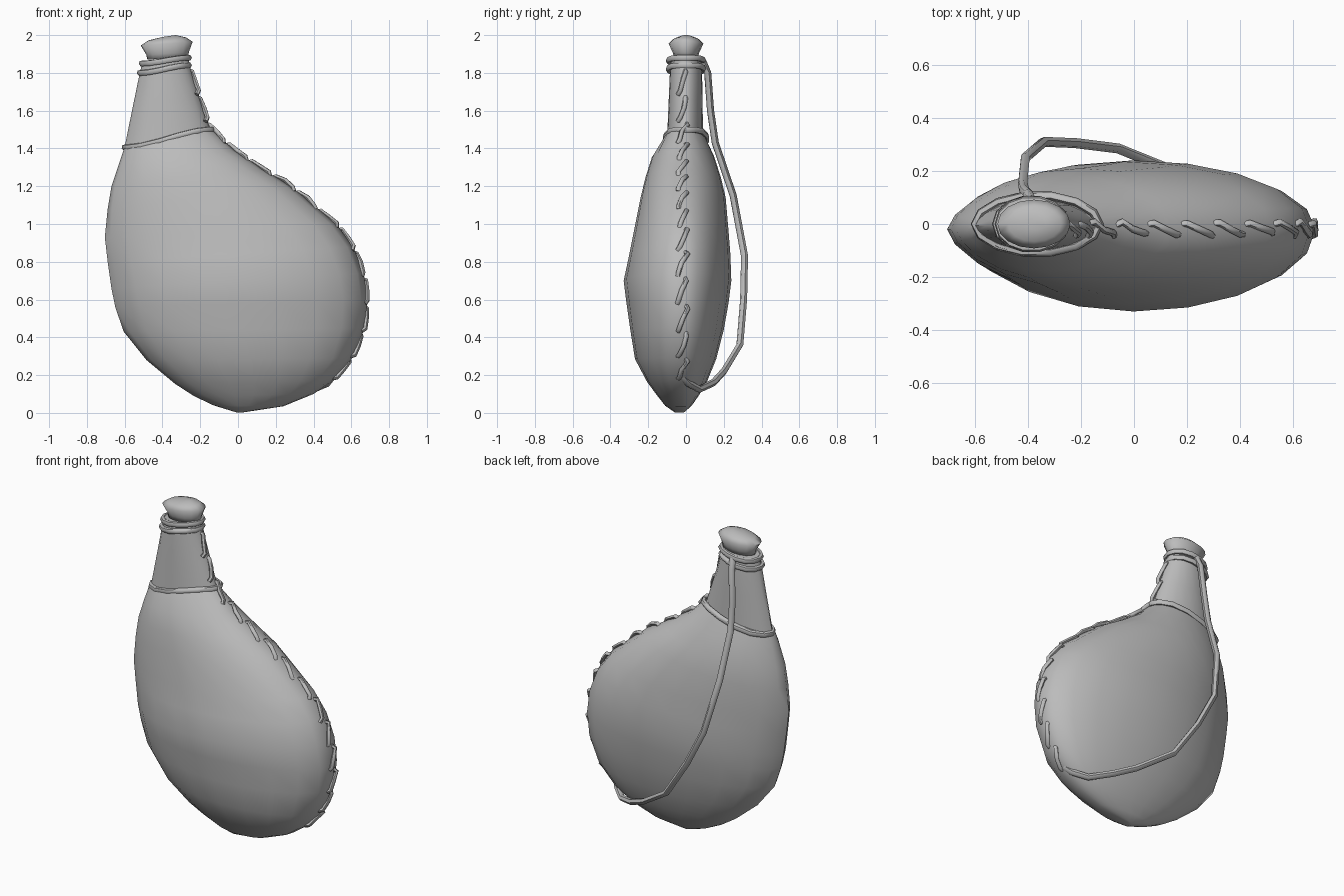
import bpy, bmesh, math, random
from mathutils import Vector

random.seed(4)
if "Cube" in bpy.data.objects:
    bpy.data.objects.remove(bpy.data.objects["Cube"])

grey = bpy.data.materials.new("plain_grey")
grey.diffuse_color = (0.5, 0.5, 0.5, 1)
grey.use_nodes = True
grey.node_tree.nodes["Principled BSDF"].inputs["Base Color"].default_value = (0.5, 0.5, 0.5, 1)


def finish(obj, angle):
    obj.data.materials.append(grey)
    bpy.ops.object.select_all(action='DESELECT')
    bpy.context.view_layer.objects.active = obj
    obj.select_set(True)
    bpy.ops.object.shade_smooth_by_angle(angle=math.radians(angle))


def loft(name, sections, seam_y, left_pinch, n=20, angle=50):
    """Stack of lens-shaped slices: (left x, left z, right x, right z, front y, back y, pinch)."""
    bm = bmesh.new()
    rings = []
    for xl, zl, xr, zr, yf, yb, pinch in sections:
        ring = []
        for k in range(n):
            t = math.tau * k / n
            c, s = math.cos(t), math.sin(t)
            f = (c + 1) / 2
            bulge = abs(s) ** (pinch * left_pinch if c < 0 else pinch)
            side = yb if s > 0 else yf
            ring.append(bm.verts.new((xl + (xr - xl) * f, seam_y + (side - seam_y) * bulge,
                                      zl + (zr - zl) * f)))
        rings.append(ring)
    for a, b in zip(rings, rings[1:]):
        for k in range(n):
            bm.faces.new((a[k], a[(k + 1) % n], b[(k + 1) % n], b[k]))
    bm.faces.new(rings[0])
    bm.faces.new(rings[-1])
    bmesh.ops.recalc_face_normals(bm, faces=bm.faces)
    mesh = bpy.data.meshes.new(name)
    bm.to_mesh(mesh)
    bm.free()
    obj = bpy.data.objects.new(name, mesh)
    bpy.context.collection.objects.link(obj)
    finish(obj, angle)


def cord(name, paths, radius, closed=False):
    """Round cord along one or more paths of points."""
    curve = bpy.data.curves.new(name, 'CURVE')
    curve.dimensions = '3D'
    curve.bevel_depth = radius
    curve.bevel_resolution = 1
    curve.use_fill_caps = True
    for pts in paths:
        sp = curve.splines.new('POLY')
        sp.points.add(len(pts) - 1)
        for p, co in zip(sp.points, pts):
            p.co = (*co, 1)
        sp.use_cyclic_u = closed
    obj = bpy.data.objects.new(name, curve)
    bpy.context.collection.objects.link(obj)
    bpy.ops.object.select_all(action='DESELECT')
    bpy.context.view_layer.objects.active = obj
    obj.select_set(True)
    bpy.ops.object.convert(target='MESH')
    finish(bpy.context.object, 60)


def loop(xl, zl, xr, zr, depth, pinch=1.0, n=14):
    """Tilted closed loop around the neck, level at both ends and rising between them."""
    pts = []
    for k in range(n):
        t = math.tau * k / n
        f = (math.cos(t) + 1) / 2
        s = math.sin(t)
        rise = f * f * (3 - 2 * f)
        pts.append((xl + (xr - xl) * f, depth * math.copysign(abs(s) ** pinch, s),
                    zl + (zr - zl) * rise))
    return pts


# Leather bag, from the collar down to the base
body = [
    (-0.60, 1.41, -0.15, 1.51, -0.11, 0.10, 1),
    (-0.63, 1.32, -0.02, 1.39, -0.18, 0.15, 1),
    (-0.67, 1.20, 0.13, 1.29, -0.215, 0.185, 1),
    (-0.69, 1.08, 0.28, 1.20, -0.24, 0.21, 1),
    (-0.705, 0.93, 0.52, 1.00, -0.275, 0.225, 1),
    (-0.69, 0.80, 0.61, 0.88, -0.30, 0.235, 1),
    (-0.67, 0.66, 0.665, 0.74, -0.33, 0.24, 1),
    (-0.65, 0.56, 0.685, 0.60, -0.315, 0.225, 1),
    (-0.605, 0.43, 0.67, 0.45, -0.295, 0.20, 0.95),
    (-0.485, 0.28, 0.605, 0.29, -0.27, 0.16, 0.9),
    (-0.335, 0.155, 0.50, 0.17, -0.205, 0.11, 0.85),
    (-0.235, 0.09, 0.40, 0.10, -0.155, 0.07, 0.85),
    (-0.13, 0.04, 0.24, 0.035, -0.11, 0.03, 0.85),
    (-0.01, 0.003, 0.03, 0.003, -0.06, -0.01, 1),
]
loft("leather_body", body, -0.02, 1.28)

# Neck
neck = [
    (-0.505, 1.86, -0.265, 1.89, -0.08, 0.08, 1),
    (-0.52, 1.80, -0.25, 1.82, -0.085, 0.085, 1.05),
    (-0.555, 1.63, -0.20, 1.66, -0.092, 0.088, 1.1),
    (-0.60, 1.41, -0.15, 1.51, -0.10, 0.09, 1.1),
]
loft("neck", neck, -0.005, 1.2)

# Stopper with a flared, slightly domed head
stopper = [
    (-0.40, 1.99, -0.33, 2.0, -0.025, 0.025, 1),
    (-0.475, 1.972, -0.275, 1.988, -0.066, 0.066, 1),
    (-0.515, 1.945, -0.24, 1.965, -0.092, 0.092, 1),
    (-0.485, 1.895, -0.26, 1.91, -0.068, 0.068, 1),
    (-0.48, 1.87, -0.265, 1.885, -0.065, 0.065, 1),
]
loft("stopper", stopper, 0, 1, 16, 85)

# Cord loops at the collar and the mouth
cord("collar_cord", [loop(-0.60, 1.405, -0.13, 1.50, 0.108, 1.1)], 0.017, True)
cord("mouth_cords", [loop(-0.51, 1.85, -0.26, 1.88, 0.092),
                     loop(-0.52, 1.80, -0.26, 1.84, 0.092)], 0.016, True)

# Lacing along the seam, one short slanted cord per stitch
seam = [Vector((s[2], 0, s[3])) for s in neck[1:] + body[1:11]]
dist = [0]
for a, b in zip(seam, seam[1:]):
    dist.append(dist[-1] + (b - a).length)


def along(d):
    d = min(max(d, 0), dist[-1] - 1e-4)
    i = max(k for k in range(len(seam) - 1) if dist[k] <= d)
    return seam[i].lerp(seam[i + 1], (d - dist[i]) / (dist[i + 1] - dist[i]))


stitches = []
count = 14
step = dist[-1] / count
for i in range(count):
    pts = []
    for f, y, out in ((0, 0.005, -0.014), (0.1, 0.008, 0.004), (0.45, -0.012, 0.008),
                      (0.8, -0.03, 0.003), (0.92, -0.035, -0.012)):
        d = (i + f) * step
        tan = (along(d + 0.03) - along(d - 0.03)).normalized()
        p = along(d) + Vector((-tan.z, 0, tan.x)) * (out + random.uniform(-0.004, 0.004))
        p.y = y - 0.005 + random.uniform(-0.007, 0.007)
        pts.append(p)
    stitches.append(pts)
cord("seam_lacing", stitches, 0.013)

# Carrying strap hanging behind the bag
cord("carrying_strap", [[(-0.39, 0.09, 1.86), (-0.40, 0.115, 1.80), (-0.415, 0.13, 1.60),
                         (-0.42, 0.155, 1.43), (-0.41, 0.25, 1.15), (-0.34, 0.31, 0.83),
                         (-0.22, 0.305, 0.60), (-0.06, 0.285, 0.36), (0.15, 0.20, 0.22),
                         (0.28, 0.145, 0.16), (0.40, 0.07, 0.125), (0.47, 0.015, 0.155),
                         (0.505, -0.03, 0.20)]], 0.019)
